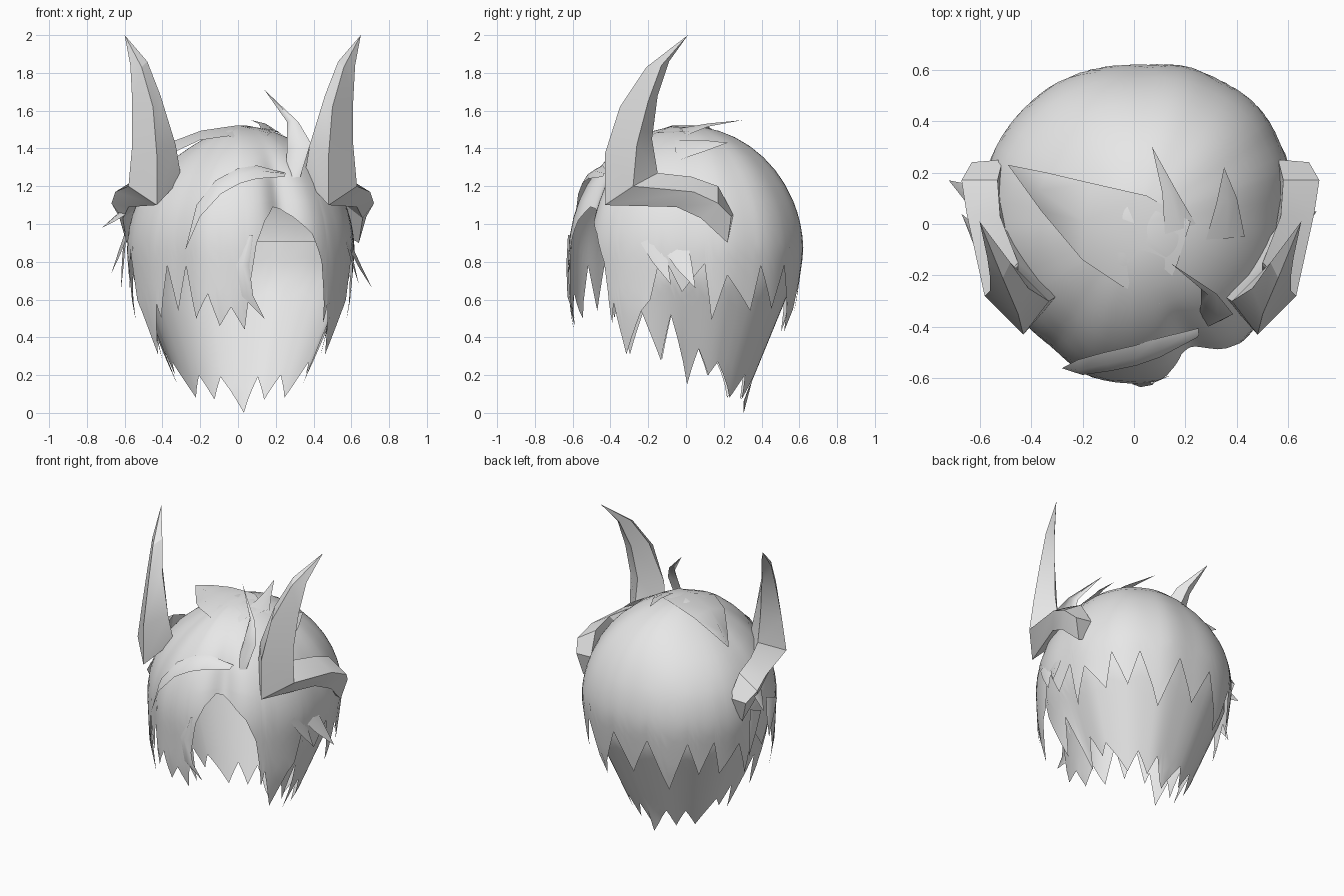
import bpy, bmesh, math
from mathutils import Vector

cube = bpy.data.objects.get("Cube")
if cube:
    bpy.data.objects.remove(cube, do_unlink=True)

grey = bpy.data.materials.new("plain_grey")
grey.use_nodes = True
grey.diffuse_color = (0.8, 0.8, 0.8, 1)
grey.node_tree.nodes["Principled BSDF"].inputs["Base Color"].default_value = (0.8, 0.8, 0.8, 1)


def make(name, verts, faces, angle):
    bm = bmesh.new()
    vs = [bm.verts.new(v) for v in verts]
    for f in faces:
        bm.faces.new([vs[i] for i in f])
    bmesh.ops.remove_doubles(bm, verts=bm.verts, dist=0.0005)
    bmesh.ops.recalc_face_normals(bm, faces=bm.faces)
    me = bpy.data.meshes.new(name)
    bm.to_mesh(me)
    bm.free()
    me.materials.append(grey)
    ob = bpy.data.objects.new(name, me)
    bpy.context.collection.objects.link(ob)
    bpy.ops.object.select_all(action='DESELECT')
    ob.select_set(True)
    bpy.context.view_layer.objects.active = ob
    bpy.ops.object.shade_smooth_by_angle(angle=math.radians(angle))


def grid_faces(cols, rows):
    return [(c * rows + r, c * rows + r + 1, (c + 1) * rows + r + 1, (c + 1) * rows + r)
            for c in range(cols - 1) for r in range(rows - 1)]


def columns(edge, steps=3):
    """Split the zigzag hem into evenly stepped columns of (azimuth, z)."""
    out = []
    for (a0, z0), (a1, z1) in zip(edge, edge[1:]):
        for i in range(steps):
            t = i / steps
            out.append((a0 + (a1 - a0) * t, z0 + (z1 - z0) * t))
    return out + [edge[-1]]


# Azimuth 0 is the front, positive towards +x
def polar(az, r, z):
    a = math.radians(az)
    return (0.005 + 0.975 * r * math.sin(a), -r * math.cos(a), z)


# Head outline seen from above: fuller at the back corners, slimmer at the front right
OUTLINE = [(-180, 1.0), (-147, 1.02), (-120, 1.02), (-90, .98), (-60, .95), (-37, .94), (-15, 1.0),
           (0, 1.0), (25, .98), (45, 1.01), (90, 1.01), (115, 1.06), (132, 1.08), (155, 1.05), (180, 1.0)]


def outline(az):
    for (a0, f0), (a1, f1) in zip(OUTLINE, OUTLINE[1:]):
        if az <= a1:
            t = (az - a0) / (a1 - a0)
            return f0 + (f1 - f0) * t * t * (3 - 2 * t)
    return OUTLINE[-1][1]


def cap_radius(az, z):
    back = (1 - math.cos(math.radians(az))) / 2
    if z > 0.85:
        c = min(1, (z - 0.85) / 0.67)
        r = 0.62 * math.sqrt(1 - c * c)
        # right side of the crown lies lower, under the swept layer
        r *= 1 - 0.45 * c ** 4 * max(0, -math.sin(math.radians(az)))
    else:
        r = 0.62 - (0.85 - z) * (0.02 + 0.12 * back) - max(0, 0.55 - z) * 0.15
    # groove at the parting
    if 0.85 < z < 1.4:
        g = math.sin(math.pi * (z - 0.85) / 0.55)
        r *= 1 - 0.08 * g * math.exp(-((az - 25) / 8) ** 2)
    return r * outline(az)


def lower_radius(az, z):
    w = 0.25 + 0.75 * min(1, max(0, (abs(az) - 50) / 40))
    pull = min(0.27, max(0, 0.72 - z) * 0.41)
    return (0.575 - pull * w) * outline(az)


# Hair cap with a jagged hem and a gap at the face
side = [(56, .31), (67, .54), (72, .6), (78, .85), (88, .64), (99, .79), (103, .49),
        (110, .73), (123, .54), (127, .78), (136, .55), (143, .78), (155, .43), (168, .78), (180, .52)]
front = [(-51, .58), (-48, .5), (-42, .78), (-35, .54), (-29, .78), (-23, .5), (-16, .63),
         (-10, .46), (-4, .56), (3, .44), (6, .7), (9, .9), (14, 1.02), (20, 1.09),
         (25, 1.08), (31, 1.04), (40, .95), (46, .8), (48, .64), (49.5, .47), (51.5, .58)]
hem = [(-a, z) for a, z in reversed(side)] + front + side
verts = []
cols = columns(hem)
for az, zb in cols:
    for i in range(9):
        z = 0.85 + 0.67 * math.cos(math.radians(66) * i / 8)
        verts.append(polar(az, cap_radius(az, z), z))
    z0 = z
    for i in range(1, 8):
        z = z0 + (zb - z0) * i / 7
        verts.append(polar(az, cap_radius(az, z), z))
make("hair_cap", verts, grid_faces(len(cols), 16), 60)

# Lower layer of hair at the nape and sides
half = [(62, .6), (73, .28), (81, .52), (91, .15), (99, .34), (108, .2),
        (114, .27), (133, .08), (144, .2), (155, .07), (164, .19)]
hem = half + [(175, 0.0)] + [(360 - a, z) for a, z in reversed(half)]
verts = []
cols = columns(hem)
for az, zb in cols:
    a = az if az <= 180 else az - 360
    for i in range(9):
        z = 0.91 + (zb - 0.91) * i / 8
        verts.append(polar(a, lower_radius(a, z), z))
make("lower_hair", verts, grid_faces(len(cols), 9), 60)


# Flat pointed locks: two edges meeting at a tip, with a raised middle
def lock(name, left, right, tip, bulge=0.02, centre=(0, 0, 0.85)):
    verts = []
    for l, r in zip(left, right):
        l, r = Vector(l), Vector(r)
        m = (l + r) / 2
        m += (m - Vector(centre)).normalized() * bulge
        verts += [l, m, r]
    verts += [Vector(tip)] * 3
    make(name, verts, grid_faces(len(left) + 1, 3), 60)


def on_front(x, z, off):
    az = math.degrees(math.asin(x / 0.62))
    for _ in range(4):
        r = cap_radius(az, z)
        az = math.degrees(math.asin(max(-1, min(1, x / r))))
    r += off
    return (x, -math.sqrt(max(0.01, r * r - x * x)), z)


def front_lock(name, left, right, tip, off):
    lock(name, [on_front(*p, off * .3) for p in left], [on_front(*p, off) for p in right],
         on_front(*tip, off), 0.012)


front_lock("swept_fringe",
           [(.25, 1.27), (.1, 1.31), (0, 1.295), (-.12, 1.23), (-.22, 1.1)],
           [(.245, 1.25), (.1, 1.24), (.01, 1.215), (-.09, 1.16), (-.2, 1.04)], (-.28, .86), 0.03)
front_lock("inner_fringe_lock",
           [(.06, .94), (-.01, .78), (.02, .62)],
           [(.08, .94), (.06, .78), (.08, .62)], (.14, .5), 0.008)

# Upright tuft at the parting
lock("parting_tuft",
     [(.25, -.37, 1.26), (.26, -.31, 1.4), (.26, -.24, 1.54)],
     [(.33, -.38, 1.25), (.385, -.35, 1.43), (.32, -.27, 1.54)], (.14, -.15, 1.71), 0.025, (.3, 0, 1.4))


def on_top(x, y, off):
    az = math.degrees(math.atan2(x, -y))
    c = math.hypot(x, y) / (0.62 * outline(az))
    return (x, y, 0.85 + 0.67 * math.sqrt(1 - c * c) + off)


# Loose tufts on the crown, and the broad layer swept across it
lock("crown_tuft", [on_top(.12, -.04, 0), on_top(.11, .12, .03)],
     [on_top(.24, .0, 0), on_top(.17, .12, .03)], (.07, .3, 1.55), 0.01)
lock("crown_tuft_small", [on_top(.28, -.06, 0), on_top(.32, .08, .02)],
     [on_top(.43, -.05, 0), on_top(.4, .1, .02)], (.35, .22, 1.43), 0.01)
lock("crown_sweep",
     [on_top(.22, .01, .012), on_top(.05, .11, .012), on_top(-.17, .16, .015), (-.34, .2, 1.44)],
     [on_top(.1, -.31, .0), on_top(-.05, -.24, .0), on_top(-.2, -.14, -.015), (-.36, .05, 1.37)],
     (-.49, .23, 1.39), 0.03)

# Side wisps: direction, base height, base y, tip
wisps = [(-1, 1.05, .08, (-.72, .17, .98)), (-1, .92, -.1, (-.67, .04, .74)),
         (-1, .9, .08, (-.62, .19, .65)),
         (1, .85, -.05, (.71, .05, .66)), (1, .9, -.18, (.64, -.08, .68))]
for i, (s, z, y, tip) in enumerate(wisps):
    x = s * math.sqrt(0.6 ** 2 - y * y)
    mx, my, mz = x * .6 + tip[0] * .4, (y + tip[1]) / 2, z * .55 + tip[2] * .45
    lock("side_wisp_%d" % (i + 1),
         [(x, y - .06, z), (mx, my - .05, mz)],
         [(x, y + .06, z + .05), (mx, my + .03, mz + .03)], tip, 0.01)

# Horns: four-sided sections from the rear of the band to the tip
# (lower front, inner, upper back, outer)
sections = [
    [(-.59, .22, .9), (-.5, .2, .95), (-.51, .25, 1.05), (-.63, .24, 1.04)],
    [(-.61, .08, 1.03), (-.52, .1, 1.1), (-.53, .17, 1.2), (-.67, .17, 1.11)],
    [(-.58, -.05, 1.09), (-.5, -.02, 1.18), (-.52, .03, 1.25), (-.65, .04, 1.17)],
    [(-.43, -.43, 1.1), (-.3, -.28, 1.24), (-.45, -.15, 1.27), (-.58, -.28, 1.2)],
    [(-.43, -.43, 1.37), (-.33, -.3, 1.42), (-.45, -.18, 1.45), (-.56, -.26, 1.42)],
    [(-.45, -.35, 1.62), (-.41, -.25, 1.68), (-.48, -.15, 1.68), (-.56, -.2, 1.65)],
    [(-.51, -.21, 1.83), (-.48, -.15, 1.86), (-.53, -.09, 1.86), (-.57, -.13, 1.84)],
]
for name, s in (("right_horn", 1), ("left_horn", -1)):
    verts = [((x - 0.025) * s + 0.025, y, z) for sec in sections for x, y, z in sec]
    verts.append((0.025 - 0.625 * s, 0.01, 2.0))
    faces = [(0, 1, 2, 3)]
    for k in range(len(sections) - 1):
        for j in range(4):
            n = (j + 1) % 4
            faces.append((k * 4 + j, k * 4 + n, k * 4 + 4 + n, k * 4 + 4 + j))
    last = len(verts) - 5
    faces += [(last + j, last + (j + 1) % 4, last + 4) for j in range(4)]
    make(name, verts, faces, 25)
